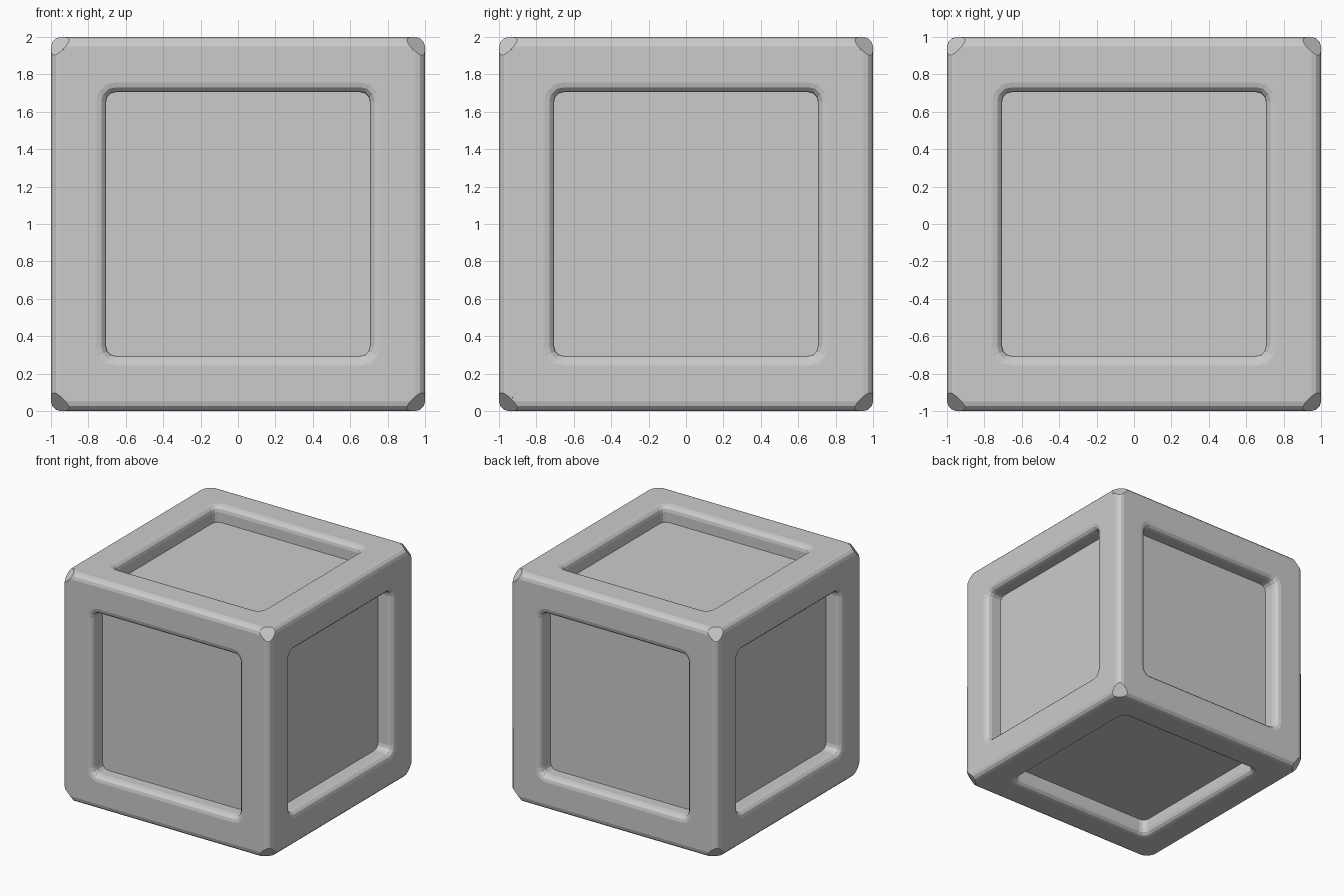
import bpy, bmesh
from itertools import product
from mathutils import Vector

old = bpy.data.objects.get("Cube")
if old:
    bpy.data.objects.remove(old, do_unlink=True)

OPENING = 0.705   # half width of each recess
DEPTH = 0.14      # recess depth
ROUND = 0.052     # rounding of the edges
CORNER = 2.87     # coordinate sum at which the cube corners are blunted

grey = bpy.data.materials.new("plain_grey")
grey.use_nodes = True
colour = (0.6, 0.6, 0.6, 1)
grey.diffuse_color = colour
grey.node_tree.nodes["Principled BSDF"].inputs["Base Color"].default_value = colour

bm = bmesh.new()
bmesh.ops.create_cube(bm, size=2)
bm.normal_update()
panels = list(bm.faces)

# Border on every side, then the panels pushed in
bmesh.ops.inset_individual(bm, faces=panels, thickness=1 - OPENING, use_even_offset=True)
for panel in panels:
    panel.normal_update()
    inward = -DEPTH * panel.normal
    result = bmesh.ops.extrude_discrete_faces(bm, faces=[panel])
    bmesh.ops.translate(bm, verts=result["faces"][0].verts, vec=inward)


def sizes(v):
    """Distances from the centre along the three axes, smallest first."""
    return sorted(abs(c) for c in v.co)


def is_outer(e):
    return all(sizes(v)[0] > 0.99 for v in e.verts)


def is_upright(e):
    """Upright recess corner, running from the surface to the panel."""
    tops = sorted(sizes(v)[2] for v in e.verts)
    return tops[0] < 0.99 < tops[1]


def is_rim(e):
    """Sharp edge between the border and a recess wall."""
    flat = all(sizes(v)[2] > 0.999 and sizes(v)[1] < OPENING + 0.001 for v in e.verts)
    return flat and len(e.link_faces) == 2 and e.calc_face_angle() > 1


# Round the outer edges, then the recess corners, then the recess rims
for rule in (is_outer, is_upright, is_rim):
    bm.normal_update()
    bmesh.ops.bevel(bm, geom=[e for e in bm.edges if rule(e)], offset=ROUND,
                    segments=3, profile=0.5, affect='EDGES')

# Blunt the eight corners
for signs in product((-1, 1), repeat=3):
    direction = Vector(signs)
    bmesh.ops.bisect_plane(bm, geom=bm.verts[:] + bm.edges[:] + bm.faces[:], dist=0.0001,
                           plane_co=direction * CORNER / 3, plane_no=direction, clear_outer=True)
    bmesh.ops.holes_fill(bm, edges=[e for e in bm.edges if e.is_boundary], sides=0)

bmesh.ops.recalc_face_normals(bm, faces=bm.faces)
bmesh.ops.translate(bm, verts=bm.verts, vec=(0, 0, 1))

mesh = bpy.data.meshes.new("recessed_cube")
bm.to_mesh(mesh)
bm.free()
mesh.materials.append(grey)
cube = bpy.data.objects.new("recessed_cube", mesh)
bpy.context.collection.objects.link(cube)
